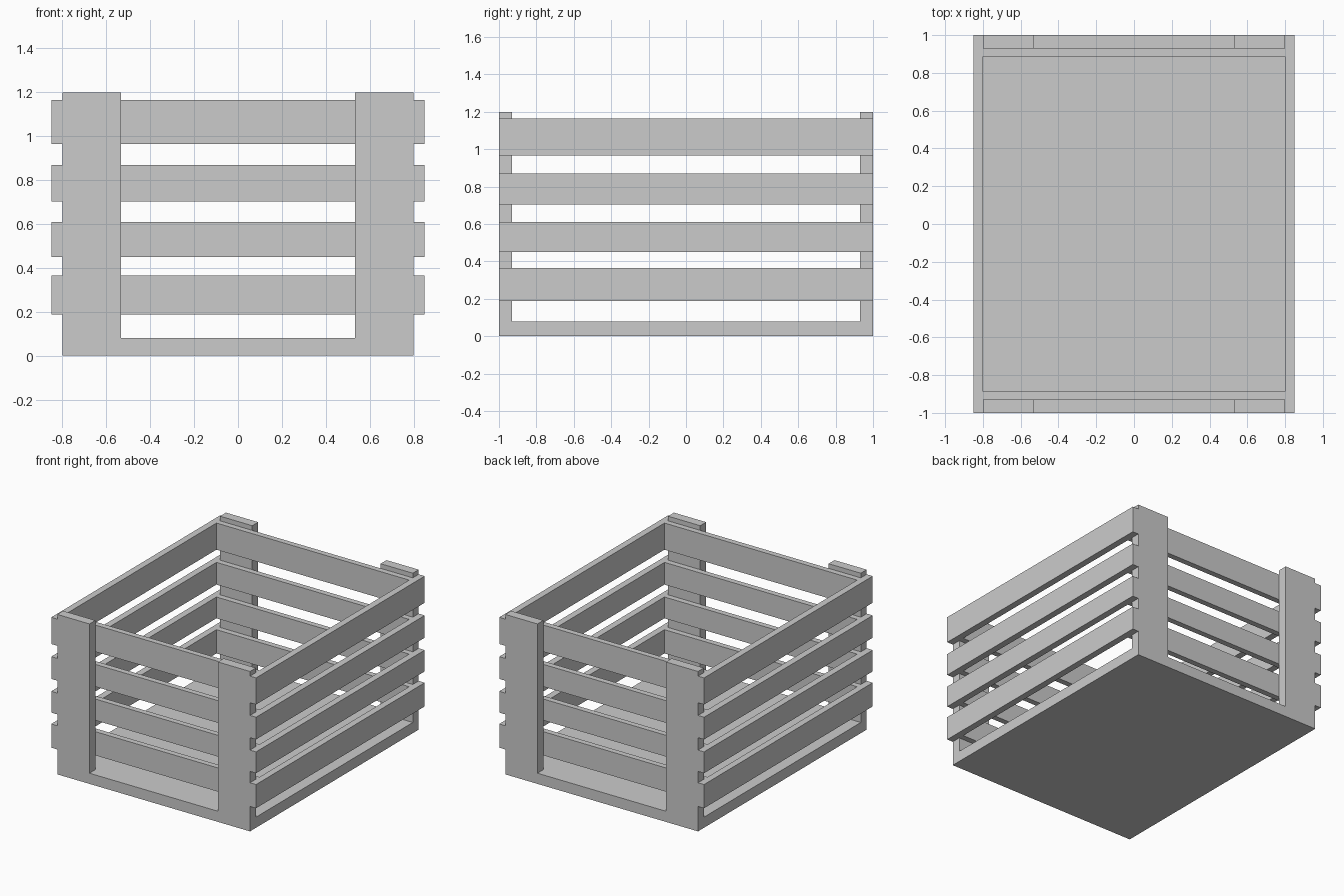
import bpy

if "Cube" in bpy.data.objects:
    bpy.data.objects.remove(bpy.data.objects["Cube"])


def box(name, x, y, z):
    """Axis-aligned box from (min, max) ranges."""
    bpy.ops.mesh.primitive_cube_add(
        size=1, location=[(a + b) / 2 for a, b in (x, y, z)])
    ob = bpy.context.object
    ob.name = name
    ob.scale = [b - a for a, b in (x, y, z)]
    bpy.ops.object.transform_apply(location=False, rotation=False, scale=True)
    return ob


def span(sign, a, b):
    return tuple(sorted((sign * a, sign * b)))


HALF_W, HALF_L = 0.80, 1.0
BASE_TOP, POST_TOP = 0.08, 1.20
SLAT_ROWS = [(0.187, 0.365), (0.45, 0.61), (0.703, 0.87), (0.965, 1.165)]

# Solid floor board
box("base_board", (-HALF_W, HALF_W), (-HALF_L, HALF_L), (0, BASE_TOP))

# Four corner posts standing on the floor board
for sy, end in ((-1, "front"), (1, "back")):
    for sx, side in ((-1, "left"), (1, "right")):
        box(f"{end}_{side}_post", span(sx, 0.533, HALF_W),
            span(sy, 0.93, HALF_L), (BASE_TOP, POST_TOP))

# Slats: ends sit inside the posts, sides are fixed outside them
for i, z in enumerate(SLAT_ROWS, 1):
    for s, end, side in ((-1, "front", "left"), (1, "back", "right")):
        box(f"{end}_slat_{i}", (-HALF_W, HALF_W), span(s, 0.887, 0.93), z)
        box(f"{side}_slat_{i}", span(s, HALF_W, 0.85), (-HALF_L, HALF_L), z)
